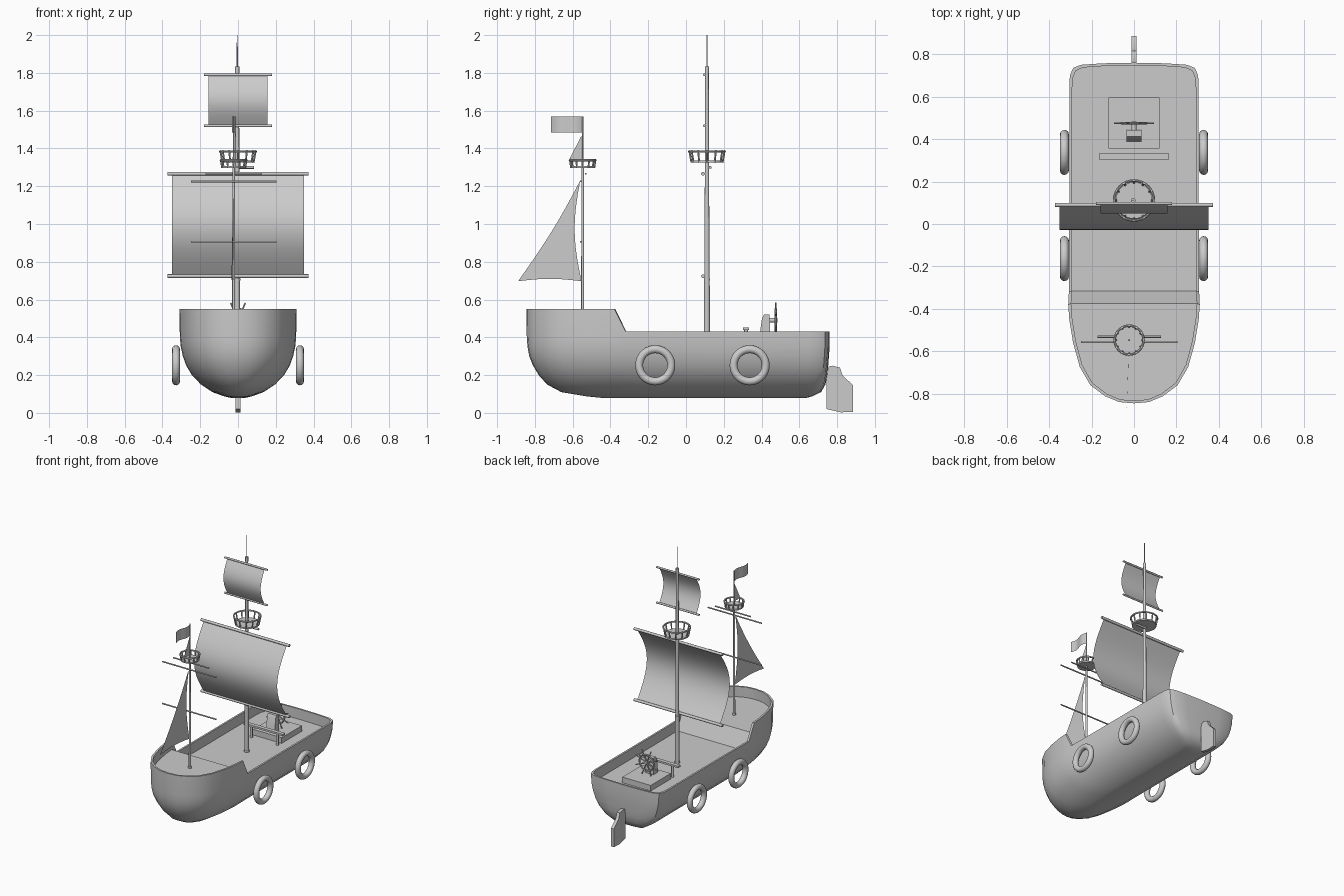
import bpy, bmesh, math
from mathutils import Vector

if "Cube" in bpy.data.objects:
    bpy.data.objects.remove(bpy.data.objects["Cube"])


def finish(name, bm, angle=35):
    bmesh.ops.recalc_face_normals(bm, faces=bm.faces)
    me = bpy.data.meshes.new(name)
    bm.to_mesh(me)
    bm.free()
    ob = bpy.data.objects.new(name, me)
    bpy.context.collection.objects.link(ob)
    bpy.ops.object.select_all(action='DESELECT')
    ob.select_set(True)
    bpy.context.view_layer.objects.active = ob
    bpy.ops.object.shade_smooth_by_angle(angle=math.radians(angle))
    return ob


def add_rod(bm, a, b, r1, r2=None, sides=12):
    a, b = Vector(a), Vector(b)
    d = b - a
    m = d.to_track_quat('Z', 'Y').to_matrix().to_4x4()
    m.translation = (a + b) / 2
    bmesh.ops.create_cone(bm, cap_ends=True, segments=sides, radius1=r1,
                          radius2=r1 if r2 is None else r2, depth=d.length, matrix=m)


def add_ring(bm, c, major, minor, axis='Z', n=32, k=10):
    rows = []
    for i in range(n):
        a = math.tau * i / n
        row = []
        for j in range(k):
            b = math.tau * j / k
            r, h = major + minor * math.cos(b), minor * math.sin(b)
            u, v = r * math.cos(a), r * math.sin(a)
            p = {'X': (h, u, v), 'Y': (u, h, v), 'Z': (u, v, h)}[axis]
            row.append(bm.verts.new(Vector(c) + Vector(p)))
        rows.append(row)
    for i in range(n):
        for j in range(k):
            p, q = rows[i], rows[(i + 1) % n]
            bm.faces.new((p[j], q[j], q[(j + 1) % k], p[(j + 1) % k]))


def rods(name, parts):
    bm = bmesh.new()
    for p in parts:
        add_rod(bm, *p)
    return finish(name, bm)


def extrude_x(name, pts, x0, x1):
    # closed (y, z) outline extruded along x
    bm = bmesh.new()
    f = bm.faces.new([bm.verts.new((x0, y, z)) for y, z in pts])
    g = bmesh.ops.extrude_face_region(bm, geom=[f])['geom']
    bmesh.ops.translate(bm, vec=(x1 - x0, 0, 0),
                        verts=[v for v in g if isinstance(v, bmesh.types.BMVert)])
    bm.faces.new([v for v in f.verts]) if not f.is_valid else None
    return finish(name, bm)


def sheet(name, fn, nu, nv):
    # thin surface from a function of (u, v)
    bm = bmesh.new()
    g = [[bm.verts.new(fn(u / nu, v / nv)) for v in range(nv + 1)] for u in range(nu + 1)]
    for u in range(nu):
        for v in range(nv):
            bm.faces.new((g[u][v], g[u + 1][v], g[u + 1][v + 1], g[u][v + 1]))
    return finish(name, bm, 60)


# Hull: lofted waterlines, bulwark rim and stepped deck
half = [(0, -.845), (.07, -.839), (.135, -.812), (.205, -.76), (.255, -.675), (.287, -.56),
        (.305, -.45), (.31, -.38), (.307, -.32), (.305, 0), (.305, .35), (.305, .65), (.302, .7),
        (.287, .735), (.25, .75), (.15, .757), (0, .76)]
outline = half + [(-x, y) for x, y in half[-2:0:-1]]
N = len(outline)
levels = [(.08, .04, -.45, .64), (.088, .075, -.53, .67), (.11, .135, -.66, .715),
          (.15, .196, -.735, .738), (.2, .244, -.78, .748), (.25, .274, -.81, .753),
          (.3, .292, -.83, .757), (.35, .303, -.839, .76), (.4, .308, -.843, .76)]


def rail_z(y):
    return .55 if y < -.37 else .43


bm = bmesh.new()
loops = []
for z, w, bow, stern in levels:
    loops.append([bm.verts.new((x * w / .31, bow + (y + .845) / 1.605 * (stern - bow), z))
                  for x, y in outline])
loops.append([bm.verts.new((x, y, rail_z(y))) for x, y in outline])
for drop in (0, .078):
    loops.append([bm.verts.new((x * .955, -.0425 + (y + .0425) * .984, rail_z(y) - drop))
                  for x, y in outline])
for a, b in zip(loops, loops[1:]):
    for i in range(N):
        j = (i + 1) % N
        bm.faces.new((a[i], a[j], b[j], b[i]))
for lp in (loops[0], loops[-1]):
    for i in range(N // 2):
        q = [lp[i], lp[i + 1], lp[(N - i - 1) % N], lp[(N - i) % N]]
        bm.faces.new(list(dict.fromkeys(q)))
finish("hull", bm, 40)

# Rudder
extrude_x("rudder", [(.745, .02), (.745, .2), (.755, .245), (.775, .25), (.815, .24), (.828, .2),
                     (.885, .145), (.885, .005), (.82, .003)], -.012, .012)

# Round fenders along both sides
for side in (-1, 1):
    for y in (-.163, .337):
        bm = bmesh.new()
        add_ring(bm, (side * .328, y, .252), .085, .021, 'X', 40, 12)
        finish("fender", bm)

# Masts
MX, MY, FX, FY = -.004, .111, -.023, -.547
rods("main_mast", [((MX, MY, .34), (MX, MY, .72), .0165, .0145), ((MX, MY, .7), (MX, MY, 1.82), .0135, .0095),
                   ((MX, MY, .34), (MX, MY, .365), .02), ((MX, MY, .70), (MX, MY, .712), .017),
                   ((MX, MY, 1.80), (MX, MY, 1.835), .011), ((MX, MY, 1.83), (MX, MY, 2.0), .003, .0025)])
rods("fore_mast", [((FX, FY, .46), (FX, FY, 1.3), .008, .007), ((FX, FY, 1.3), (FX, FY, 1.57), .005, .004),
                   ((FX, FY, .46), (FX, FY, .485), .012)])

# Yards
rods("main_yards", [((-.373, .09, z), (.373, .09, z), .01) for z in (.724, 1.266)])
rods("top_yards", [((-.18, .097, z), (.18, .097, z), .007) for z in (1.52, 1.79)])
rods("nest_bracket", [((0, .128, 1.3), (.085, .128, 1.3), .008)])
rods("fore_yards", [((FX - h, y, z), (FX + h, y, z), .005)
                    for h, y, z in ((.227, -.556, 1.226), (.227, -.556, .906), (.15, -.531, 1.266))])

# Square sails bulging forward
for name, w, z0, z1, y, b in (("main_sail", .35, .728, 1.262, .088, .116),
                              ("top_sail", .157, 1.523, 1.787, .096, .047)):
    sheet(name, lambda u, v: (w * (2 * u - 1), y - b * math.sin(math.pi * v), z0 + (z1 - z0) * v), 2, 16)


# Triangular fore sails and flag
def jib(u, v):
    bend = math.sin(math.pi * v)
    back = -.553 - .007 * v - .033 * bend
    front = -.889 + .329 * v + .015 * bend
    z = .697 + .533 * v + .013 * math.sin(math.pi * u) * (1 - v)
    return (FX - .012 * u * (1 - v), back + (front - back) * u, z)


sheet("jib_sail", jib, 6, 14)
sheet("upper_jib", lambda u, v: (FX, FY - .005 - .07 * u * (1 - v), 1.335 + .135 * v), 2, 4)
sheet("flag", lambda u, v: (FX + .01 * math.sin(u * math.tau), FY - .167 * u, 1.485 + .083 * v), 12, 2)


# Crow's nests
def nest(name, x, y, z0, z1, r0, r1, count):
    bm = bmesh.new()
    add_rod(bm, (x, y, z0), (x, y, z0 + .01), r0 + .004, sides=28)
    add_ring(bm, (x, y, z1 - .006), r1 - .006, .006, k=8)
    for i in range(count):
        c, s = math.cos(math.tau * i / count), math.sin(math.tau * i / count)
        add_rod(bm, (x + r0 * c, y + r0 * s, z0), (x + (r1 - .006) * c, y + (r1 - .006) * s, z1),
                .005, sides=8)
    finish(name, bm)


nest("main_nest", 0, MY, 1.325, 1.39, .082, .1, 12)
nest("fore_nest", FX, FY, 1.296, 1.343, .061, .074, 12)

# Bench, helm platform and wheel stand
extrude_x("bench_seat", [(.303, .438), (.333, .438), (.333, .452), (.303, .452)], -.165, .165)
rods("bench_legs", [((x, .318, .34), (x, .318, .44), .01) for x in (-.11, .11)])
extrude_x("helm_platform", [(.355, .34), (.597, .34), (.597, .395), (.355, .395)], -.12, .12)
extrude_x("wheel_stand", [(.387, .39), (.445, .39), (.443, .52), (.412, .52), (.402, .5)], -.036, .036)

# Steering wheel
bm = bmesh.new()
C = Vector((0, .475, .49))
add_ring(bm, C, .06, .006, 'Y', 32, 8)
add_rod(bm, (0, .43, .49), (0, .484, .49), .012)
for i in range(8):
    a = math.tau * (i + .5) / 8
    add_rod(bm, C, C + Vector((math.cos(a), 0, math.sin(a))) * .1, .005, .004, 8)
finish("steering_wheel", bm)
